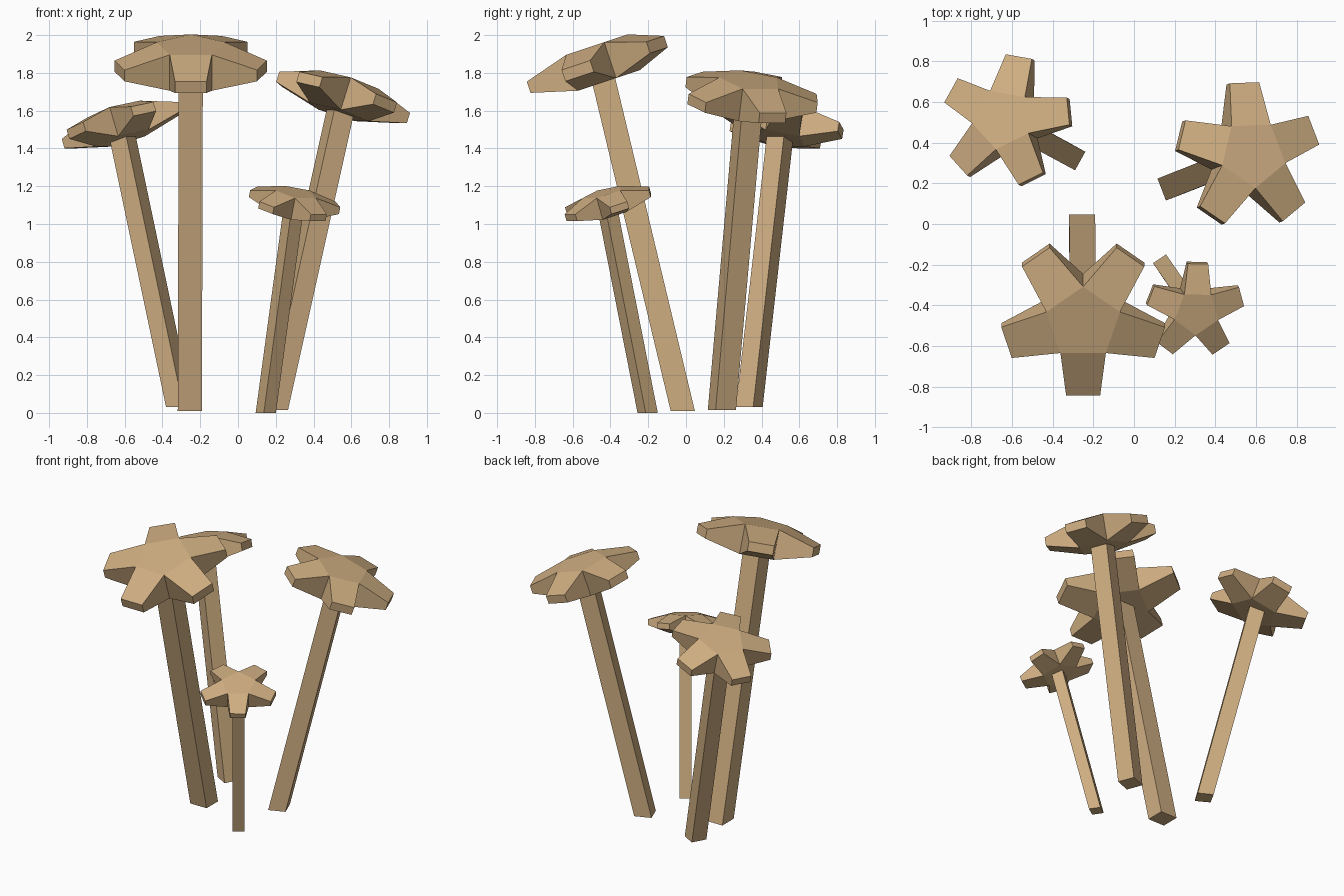
import bpy, bmesh
from math import radians, sin, cos
from mathutils import Matrix, Vector

cube = bpy.data.objects.get("Cube")
if cube:
    bpy.data.objects.remove(cube, do_unlink=True)

tan = bpy.data.materials.new("tan")
tan.use_nodes = True
colour = (0.62, 0.42, 0.22, 1)
tan.diffuse_color = colour
tan.node_tree.nodes["Principled BSDF"].inputs["Base Color"].default_value = colour

CAP_CENTRE = Vector((0.005, -0.44, 1.839))
CAP_TILT = radians(18.4)
STEM_WIDTH = 0.128


def add_object(name, bm, matrix):
    bmesh.ops.recalc_face_normals(bm, faces=bm.faces)
    mesh = bpy.data.meshes.new(name)
    bm.to_mesh(mesh)
    bm.free()
    mesh.transform(matrix)
    mesh.materials.append(tan)
    obj = bpy.data.objects.new(name, mesh)
    bpy.context.collection.objects.link(obj)


def stem():
    # Square post sheared towards the cap, with a level foot
    bm = bmesh.new()
    bmesh.ops.create_cube(bm, size=1)
    for v in bm.verts:
        top = v.co.z > 0
        v.co = Vector((v.co.x * STEM_WIDTH, v.co.y * STEM_WIDTH, 0))
        if top:
            v.co += CAP_CENTRE
    return bm


def star_cap(inner=0.19, outer=0.396, half_height=0.1):
    # Pentagonal hub, each side drawn out into a tapered arm
    bm = bmesh.new()
    rings = []
    for z in (-half_height, half_height):
        angles = [radians(-54 + 72 * i) for i in range(5)]
        rings.append([bm.verts.new((inner * cos(a), inner * sin(a), z)) for a in angles])
    low, high = rings
    bm.faces.new(high)
    bm.faces.new(low[::-1])
    sides = []
    for i in range(5):
        j = (i + 1) % 5
        sides.append(bm.faces.new((low[i], low[j], high[j], high[i])))
    ends = bmesh.ops.extrude_discrete_faces(bm, faces=sides)["faces"]
    for face in ends:
        middle = face.calc_center_median()
        outward = middle.normalized()
        for v in face.verts:
            offset = v.co - middle
            v.co = outward * outer + Vector((offset.x * 0.75, offset.y * 0.75, offset.z * 0.315))
    bmesh.ops.transform(bm, verts=bm.verts, matrix=Matrix.Translation(CAP_CENTRE) @ Matrix.Rotation(CAP_TILT, 4, "X"))
    return bm


# Foot position, turn and size of each stalk
stalks = {
    "front_right": ((-0.255, -0.017, 0.01), 0, 1.0),
    "back_right": ((-0.31, 0.335, 0.03), -119, 0.814),
    "back_left": ((0.19, 0.19, 0.015), 111, 0.902),
    "front_left": ((0.147, -0.203, 0.0), 34, 0.603),
}
for name, (foot, turn, size) in stalks.items():
    place = Matrix.Translation(foot) @ Matrix.Rotation(radians(turn), 4, "Z") @ Matrix.Scale(size, 4)
    add_object(name + "_stem", stem(), place)
    add_object(name + "_star_cap", star_cap(), place)
